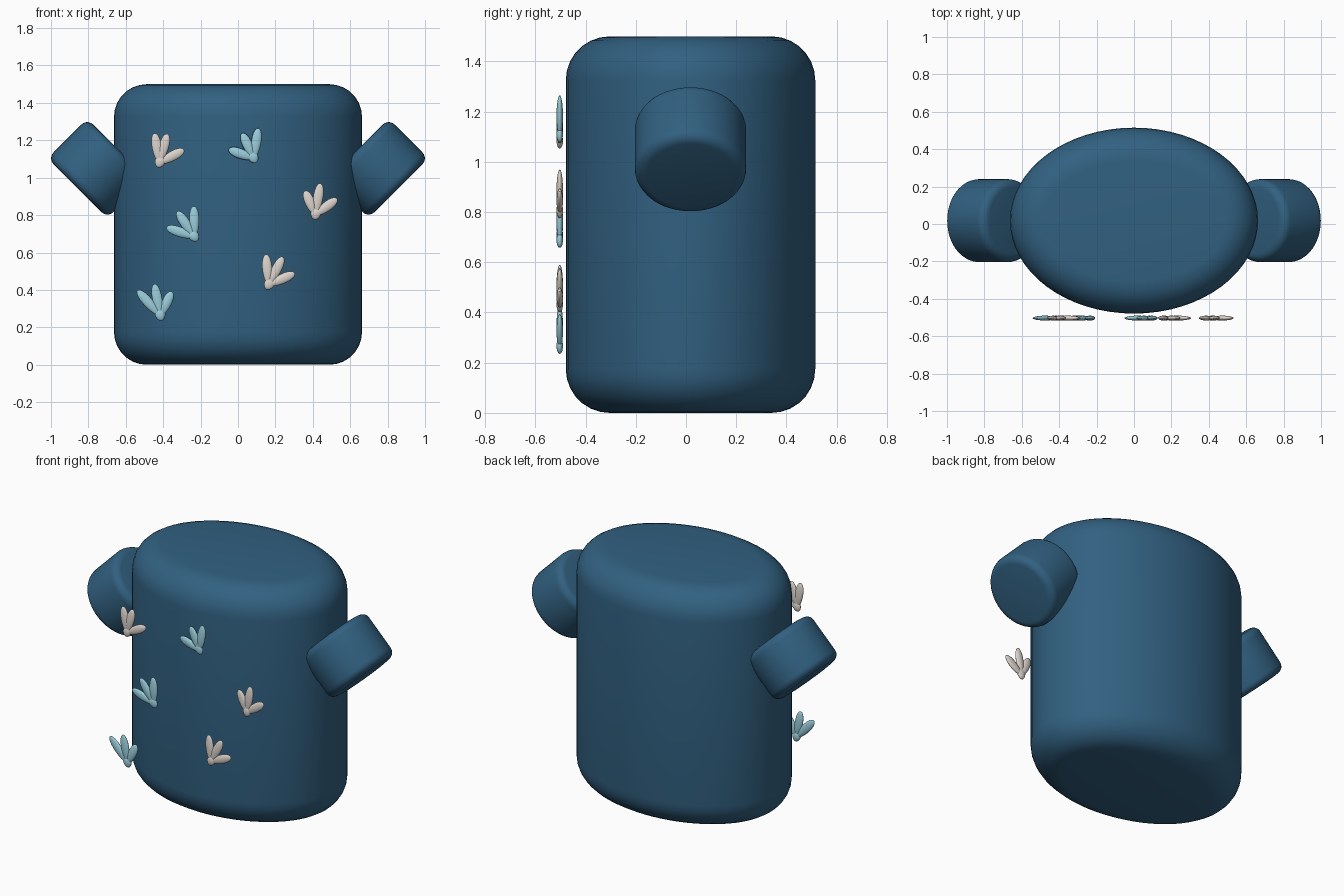
import bpy, bmesh, math
from mathutils import Matrix, Vector

if "Cube" in bpy.data.objects:
    bpy.data.objects.remove(bpy.data.objects["Cube"])


def material(name, color):
    m = bpy.data.materials.new(name)
    m.diffuse_color = (*color, 1)
    m.use_nodes = True
    m.node_tree.nodes["Principled BSDF"].inputs["Base Color"].default_value = m.diffuse_color
    return m


NAVY = material("navy cloth", (0.031, 0.118, 0.218))
CREAM = material("cream petal", (0.72, 0.66, 0.61))
AQUA = material("aqua petal", (0.32, 0.61, 0.71))


def add_object(name, bm, mat):
    bmesh.ops.recalc_face_normals(bm, faces=bm.faces[:])
    mesh = bpy.data.meshes.new(name)
    bm.to_mesh(mesh)
    bm.free()
    mesh.materials.append(mat)
    mesh.shade_smooth()
    obj = bpy.data.objects.new(name, mesh)
    bpy.context.collection.objects.link(obj)
    return obj


def rounded_drum(name, rx, ry, depth, bevel, matrix, mat, sides=64, steps=7):
    """Elliptical drum with rounded rims, centred on its own axis."""
    bm = bmesh.new()
    arc = [i / steps * math.pi / 2 for i in range(steps + 1)]
    lower = [(bevel * (1 - math.sin(a)), -depth / 2 + bevel * (1 - math.cos(a))) for a in arc]
    profile = lower + [(inset, -z) for inset, z in reversed(lower)]
    rings = []
    for inset, z in profile:
        rings.append([bm.verts.new(matrix @ Vector((
            (rx - inset) * math.cos(t), (ry - inset) * math.sin(t), z)))
            for t in (2 * math.pi * k / sides for k in range(sides))])
    for a, b in zip(rings, rings[1:]):
        for k in range(sides):
            n = (k + 1) % sides
            bm.faces.new((a[k], a[n], b[n], b[k]))
    bm.faces.new(rings[0])
    bm.faces.new(rings[-1])
    return add_object(name, bm, mat)


# Torso
rounded_drum("torso", 0.663, 0.497, 1.5, 0.175,
             Matrix.Translation((0, 0.018, 0.75)), NAVY)

# Short sleeves, open end pointing down and outward
for side, label in ((1, "right"), (-1, "left")):
    tilt = Matrix.Rotation(-side * math.radians(45), 4, 'Y')
    rounded_drum("sleeve_" + label, 0.226, 0.222, 0.30, 0.045,
                 Matrix.Translation((side * 0.752, 0.018, 1.05)) @ tilt,
                 NAVY, 48, 5)


def add_petal(bm, base, tip, width, thick):
    """Flattened ellipsoid from base to tip, slimmer near the base."""
    axis = tip - base
    turn = Matrix.Rotation(math.atan2(axis.x, axis.z), 4, 'Y')
    made = bmesh.ops.create_uvsphere(bm, u_segments=16, v_segments=12, radius=1)
    for v in made["verts"]:
        taper = 0.85 + 0.15 * v.co.z
        v.co = turn @ Vector((v.co.x * width * taper, v.co.y * thick,
                              v.co.z * axis.length / 2)) + (base + tip) / 2


# Floating flowers: colour, base (x, z), three petal tips (x, z)
FLOWERS = [
    (CREAM, (-0.420, 1.078), ((-0.446, 1.238), (-0.378, 1.235), (-0.288, 1.150))),
    (AQUA, (0.085, 1.102), ((-0.050, 1.152), (0.022, 1.238), (0.108, 1.265))),
    (AQUA, (-0.232, 0.682), ((-0.383, 0.735), (-0.325, 0.820), (-0.236, 0.848))),
    (CREAM, (0.414, 0.800), ((0.358, 0.930), (0.440, 0.970), (0.530, 0.888))),
    (CREAM, (0.163, 0.425), ((0.150, 0.590), (0.240, 0.577), (0.304, 0.490))),
    (AQUA, (-0.414, 0.260), ((-0.538, 0.398), (-0.447, 0.432), (-0.354, 0.392))),
]
for i, (mat, base, tips) in enumerate(FLOWERS, 1):
    bm = bmesh.new()
    foot = Vector((base[0], -0.503, base[1]))
    for tip in tips:
        end = Vector((tip[0], -0.503, tip[1]))
        add_petal(bm, foot, end, 0.031, 0.013)
    # Round flower base
    lean = (sum((Vector((t[0], -0.503, t[1])) for t in tips), Vector()) / 3 - foot).normalized()
    add_petal(bm, foot - lean * 0.025, foot + lean * 0.04, 0.033, 0.013)
    add_object("flower_%d" % i, bm, mat)
